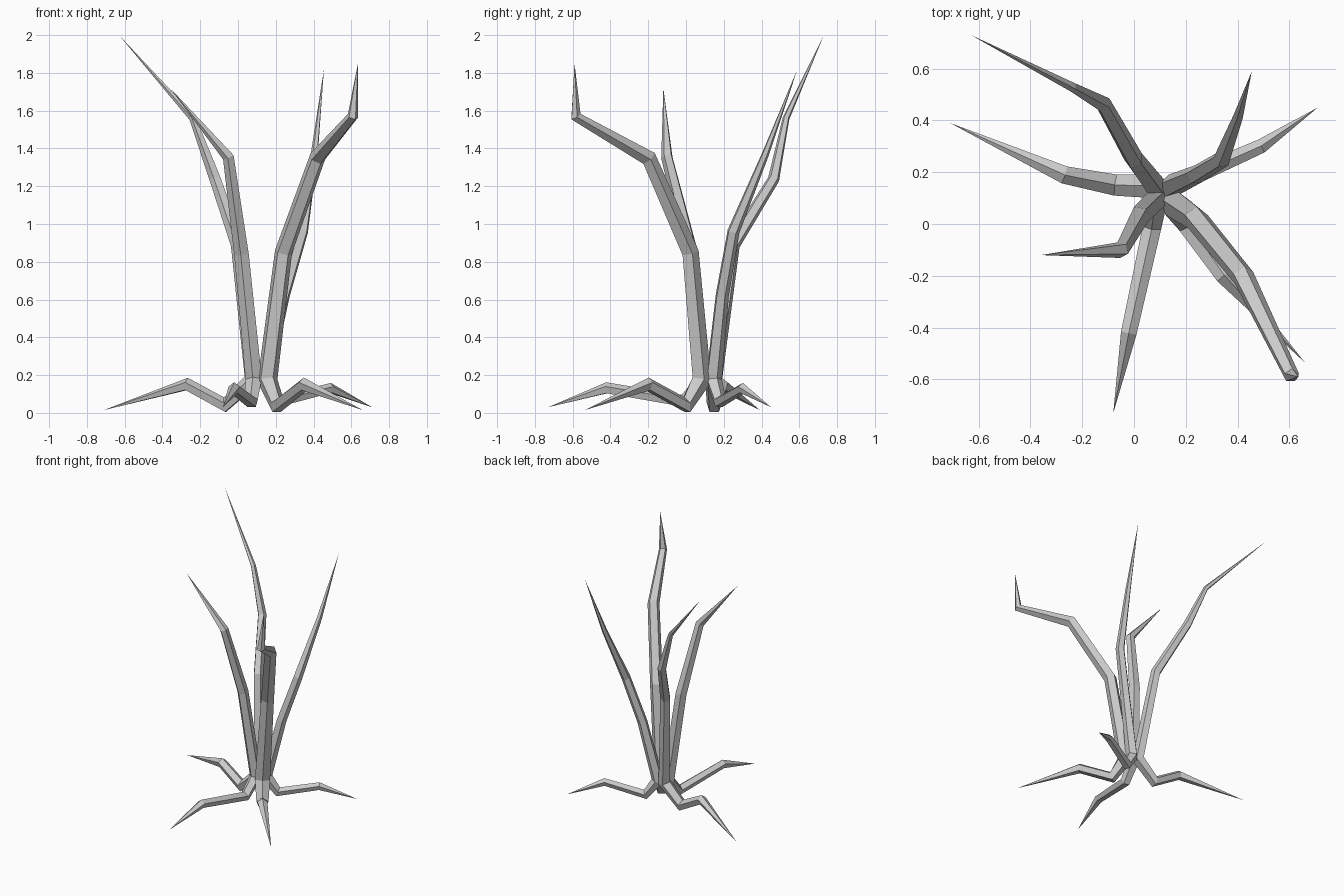
import bpy
import bmesh
import math
from mathutils import Vector

SIDES = 5

cube = bpy.data.objects.get("Cube")
if cube:
    bpy.data.objects.remove(cube, do_unlink=True)

bark = bpy.data.materials.new("grey_bark")
bark.use_nodes = True
grey = (0.6, 0.6, 0.6, 1)
bark.diffuse_color = grey
bark.node_tree.nodes["Principled BSDF"].inputs["Base Color"].default_value = grey


def make_stem(name, path):
    """Faceted tube through (x, y, z, radius) points, pointed at both ends."""
    pts = [Vector(p[:3]) for p in path]
    bm = bmesh.new()
    start, end = bm.verts.new(pts[0]), bm.verts.new(pts[-1])
    rings = []
    old_dir = (pts[1] - pts[0]).normalized()
    side = (Vector((0, 0, 1)) - old_dir * old_dir.z).normalized()
    for i in range(1, len(pts) - 1):
        d_in = (pts[i] - pts[i - 1]).normalized()
        d_out = (pts[i + 1] - pts[i]).normalized()
        tangent = (d_in + d_out).normalized()
        side = old_dir.rotation_difference(tangent) @ side
        old_dir = tangent
        across = tangent.cross(side)
        ring = []
        for k in range(SIDES):
            a = math.tau * k / SIDES
            ring.append(bm.verts.new(
                pts[i] + path[i][3] * (side * math.cos(a) + across * math.sin(a))))
        rings.append(ring)
    for k in range(SIDES):
        n = (k + 1) % SIDES
        bm.faces.new((start, rings[0][n], rings[0][k]))
        bm.faces.new((end, rings[-1][k], rings[-1][n]))
        for low, high in zip(rings, rings[1:]):
            bm.faces.new((low[k], low[n], high[n], high[k]))
    bmesh.ops.recalc_face_normals(bm, faces=bm.faces)
    mesh = bpy.data.meshes.new(name)
    bm.to_mesh(mesh)
    bm.free()
    mesh.materials.append(bark)
    bpy.context.collection.objects.link(bpy.data.objects.new(name, mesh))


# Each stem runs from its root tip, through the base, to its branch tip
make_stem("back_right_stem", [
    (-.71, .39, .015, 0), (-.27, .19, .15, .036), (-.07, .15, .04, .043),
    (.08, .145, .175, .048), (0, .25, .89, .038), (-.12, .465, 1.24, .032),
    (-.24, .53, 1.56, .019), (-.63, .73, 2, 0)])

make_stem("front_right_stem", [
    (-.08, -.73, .03, 0), (-.02, -.42, .13, .032), (.07, -.01, .06, .038),
    (.085, .095, .175, .046), (.02, .03, .84, .041), (-.05, -.1, 1.355, .032),
    (-.36, -.12, 1.72, 0)])

make_stem("front_left_stem", [
    (.66, -.535, .015, 0), (.35, -.2, .15, .037), (.21, 0, .04, .045),
    (.155, .08, .175, .056), (.24, .02, .85, .048), (.42, -.2, 1.35, .044),
    (.608, -.585, 1.57, .03), (.635, -.59, 1.85, 0)])

make_stem("back_left_stem", [
    (.71, .45, .03, 0), (.49, .3, .13, .029), (.22, .18, .06, .036),
    (.14, .145, .175, .046), (.24, .19, .62, .037), (.34, .25, .96, .034),
    (.405, .42, 1.37, .02), (.455, .59, 1.82, 0)])
